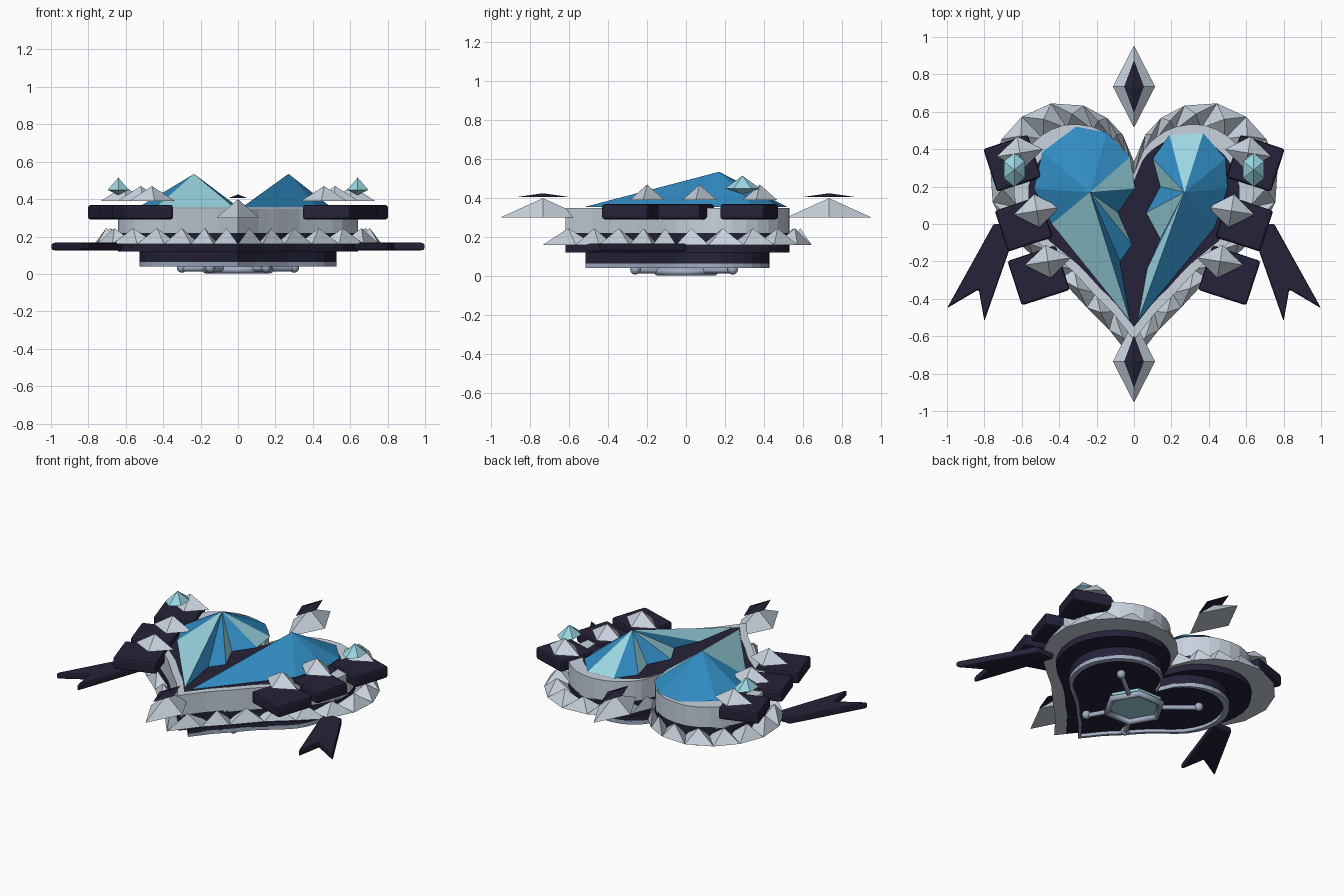
import bpy, bmesh, math
from mathutils import Vector, Matrix

cube = bpy.data.objects.get("Cube")
if cube:
    bpy.data.objects.remove(cube, do_unlink=True)


def material(name, rgb):
    m = bpy.data.materials.new(name)
    m.use_nodes = True
    m.diffuse_color = (*rgb, 1)
    bsdf = next(n for n in m.node_tree.nodes if n.type == 'BSDF_PRINCIPLED')
    bsdf.inputs["Base Color"].default_value = (*rgb, 1)
    return m


SILVER = material("silver", (0.58, 0.65, 0.73))
STEEL = material("blue steel", (0.36, 0.42, 0.55))
DARK = material("midnight", (0.018, 0.016, 0.04))
AQUA = material("aqua", (0.33, 0.68, 0.77))
BLUE = material("blue", (0.03, 0.26, 0.54))


def finish(name, bm, *mats):
    bmesh.ops.recalc_face_normals(bm, faces=bm.faces)
    me = bpy.data.meshes.new(name)
    bm.to_mesh(me)
    bm.free()
    for m in mats:
        me.materials.append(m)
    ob = bpy.data.objects.new(name, me)
    bpy.context.collection.objects.link(ob)
    return ob


def bevel(ob, width, segments=2):
    mod = ob.modifiers.new("Bevel", 'BEVEL')
    mod.width, mod.segments = width, segments


def prism(name, pts, z0, z1, mat):
    bm = bmesh.new()
    face = bm.faces.new([bm.verts.new((x, y, z0)) for x, y in pts])
    top = bmesh.ops.extrude_face_region(bm, geom=[face])["geom"]
    bmesh.ops.translate(bm, vec=(0, 0, z1 - z0),
                        verts=[v for v in top if isinstance(v, bmesh.types.BMVert)])
    return finish(name, bm, mat)


def add_pyramid(bm, pts, z, apex):
    base = [bm.verts.new((x, y, z)) for x, y in pts]
    tip = bm.verts.new(apex)
    bm.faces.new(base)
    return [bm.faces.new((a, base[(i + 1) % len(base)], tip)) for i, a in enumerate(base)]


def pyramid(name, pts, z, apex, mat):
    bm = bmesh.new()
    add_pyramid(bm, pts, z, apex)
    return finish(name, bm, mat)


def diamond(cx, cy, rx, ry, turn=0.0):
    rot = Matrix.Rotation(turn, 2)
    return [Vector((cx, cy)) + rot @ Vector(p) for p in ((rx, 0), (0, ry), (-rx, 0), (0, -ry))]


# Heart outline: one half from notch to tip, mirrored
HALF = [(0, .27), (.05, .39), (.12, .465), (.225, .52), (.37, .53), (.5, .47), (.59, .37),
        (.64, .24), (.63, .09), (.56, -.05), (.45, -.15), (.33, -.25), (.21, -.38), (.11, -.48), (0, -.62)]
HEART = HALF + [(-x, y) for x, y in HALF[-2:0:-1]]


def heart(scale, smooth=True):
    pts = [Vector((x * scale, -.045 + (y + .045) * scale)) for x, y in HEART]
    if not smooth:
        return pts
    out, n, tip = [], len(pts), len(HALF) - 1
    for i in range(n):
        a, b, c, d = (pts[(i + k) % n] for k in (-1, 0, 1, 2))
        out.append(b)
        # keep the notch and the tip sharp
        if i in (0, tip) or (i + 1) % n in (0, tip):
            out.append((b + c) / 2)
        else:
            out.append((b + c) * .5625 - (a + d) * .0625)
    return out


def heart_ring(name, outer, inner, z0, z1, mat):
    bm = bmesh.new()
    loops = [[bm.verts.new((p.x, p.y, z)) for p in heart(s)]
             for s, z in ((outer, z0), (outer, z1), (inner, z1), (inner, z0))]
    for a, b in zip(loops, loops[1:] + loops[:1]):
        for i in range(len(a)):
            j = (i + 1) % len(a)
            bm.faces.new((a[i], a[j], b[j], b[i]))
    return finish(name, bm, mat)


# Stacked heart body
heart_ring("lower_rim", .82, .77, .04, .065, STEEL)
prism("lower_plate", heart(.82), .06, .13, DARK)
prism("middle_plate", heart(1), .12, .22, DARK)
heart_ring("silver_wall", 1, .88, .21, .35, SILVER)
prism("crack_floor", heart(.9), .2, .345, DARK)

# Ring of pyramid studs around the body
bm = bmesh.new()
inner, mid, outer = (heart(s, False) for s in (.97, 1.11, 1.2))
for i in range(len(outer)):
    j = (i + 1) % len(outer)
    tip = (mid[i] + mid[j]) / 2
    add_pyramid(bm, (inner[i], outer[i], outer[j], inner[j]), .16, (tip.x, tip.y, .245))
finish("stud_ring", bm, SILVER)


# Two halves of the split gem, facets alternating between two blues
def gem(name, pts, apex, aqua_facets):
    bm = bmesh.new()
    for i, f in enumerate(add_pyramid(bm, pts, .355, apex)):
        f.material_index = 1 if i in aqua_facets else 0
    finish(name, bm, BLUE, AQUA)


gem("gem_half_right",
    [(-.535, .19), (-.49, .385), (-.31, .52), (-.145, .49), (-.02, .36), (.005, .19),
     (-.085, .06), (-.01, -.11), (-.075, -.2), (-.02, -.52), (-.44, 0)],
    (-.235, .17, .535), {4, 6, 9})
gem("gem_half_left",
    [(.10, .35), (.19, .475), (.37, .485), (.49, .35), (.5, .19), (.43, -.02),
     (.02, -.52), (.07, -.24), (.14, -.08), (.065, .06), (.14, .2)],
    (.27, .17, .535), {1, 6, 8, 10})

# Floating diamonds at front and back
for label, y in (("front", -.735), ("back", .735)):
    pyramid(label + "_diamond", diamond(0, y, .113, .22), .30, (0, y, .40), SILVER)
    pyramid(label + "_diamond_inlay", diamond(0, y, .052, .14), .405, (0, y, .425), DARK)

# Side armour: plates, spikes, small gems and forked tails
PLATES = [(.65, .325, .25, .24), (.59, .0, .25, .23), (.51, -.275, .27, .25)]
SPIKES = [(.61, .38), (.52, .07), (.46, -.2)]
TAIL = [(.62, 0), (.75, 0), (1, -.45), (.83, -.35), (.80, -.52), (.66, -.12)]
TILT = math.radians(-18)
for side, s in (("left", 1), ("right", -1)):
    for i, (x, y, w, d) in enumerate(PLATES):
        bm = bmesh.new()
        bmesh.ops.create_cube(bm, size=1, matrix=Matrix.Translation((s * x, y, .33))
                              @ Matrix.Rotation(s * TILT, 4, 'Z') @ Matrix.Diagonal((w, d, .078, 1)))
        bevel(finish(f"{side}_plate_{i + 1}", bm, DARK), .014)
    for i, (x, y) in enumerate(SPIKES):
        pyramid(f"{side}_spike_{i + 1}", diamond(s * x, y, .125, .09, s * TILT * .5),
                .39, (s * x, y, .47), SILVER)
    bm = bmesh.new()
    ring = [(s * .64 + .065 * math.sin(a), .29 + .09 * math.cos(a))
            for a in (k * math.tau / 6 for k in range(6))]
    for z in (.515, .42):
        add_pyramid(bm, ring, .45, (s * .64, .29, z))
    bmesh.ops.delete(bm, geom=[f for f in bm.faces if len(f.verts) > 4], context='FACES_ONLY')
    bmesh.ops.remove_doubles(bm, verts=bm.verts, dist=.0001)
    finish(side + "_small_gem", bm, AQUA)
    bevel(prism(side + "_tail", [(s * x, y) for x, y in TAIL], .125, .168, DARK), .01)


# Underside: hexagonal frame with a window and four arms ending in knobs
def tube(name, pts, radius, closed=False):
    cu = bpy.data.curves.new(name, 'CURVE')
    cu.dimensions = '3D'
    cu.bevel_depth, cu.bevel_resolution = radius, 2
    cu.use_fill_caps = True
    sp = cu.splines.new('POLY')
    sp.points.add(len(pts) - 1)
    for p, co in zip(sp.points, pts):
        p.co = (*co, 1)
    sp.use_cyclic_u = closed
    cu.materials.append(STEEL)
    bpy.context.collection.objects.link(bpy.data.objects.new(name, cu))


hexagon = [(.17 * math.cos(k * math.tau / 6), .17 * math.sin(k * math.tau / 6)) for k in range(6)]
tube("hex_frame", [(x, y, .022) for x, y in hexagon], .02, True)
prism("hex_window", hexagon, .035, .065, AQUA)
for i, (x, y) in enumerate(((.3, .24), (-.3, .24), (.15, -.26), (-.15, -.26))):
    a = Vector((x, y, .028))
    start = a.normalized() * .16
    tube(f"arm_{i + 1}", [(start.x, start.y, .028), a], .015)
    bm = bmesh.new()
    bmesh.ops.create_uvsphere(bm, u_segments=12, v_segments=8, radius=.027,
                              matrix=Matrix.Translation((x, y, .034)))
    for f in bm.faces:
        f.smooth = True
    finish(f"knob_{i + 1}", bm, STEEL)
